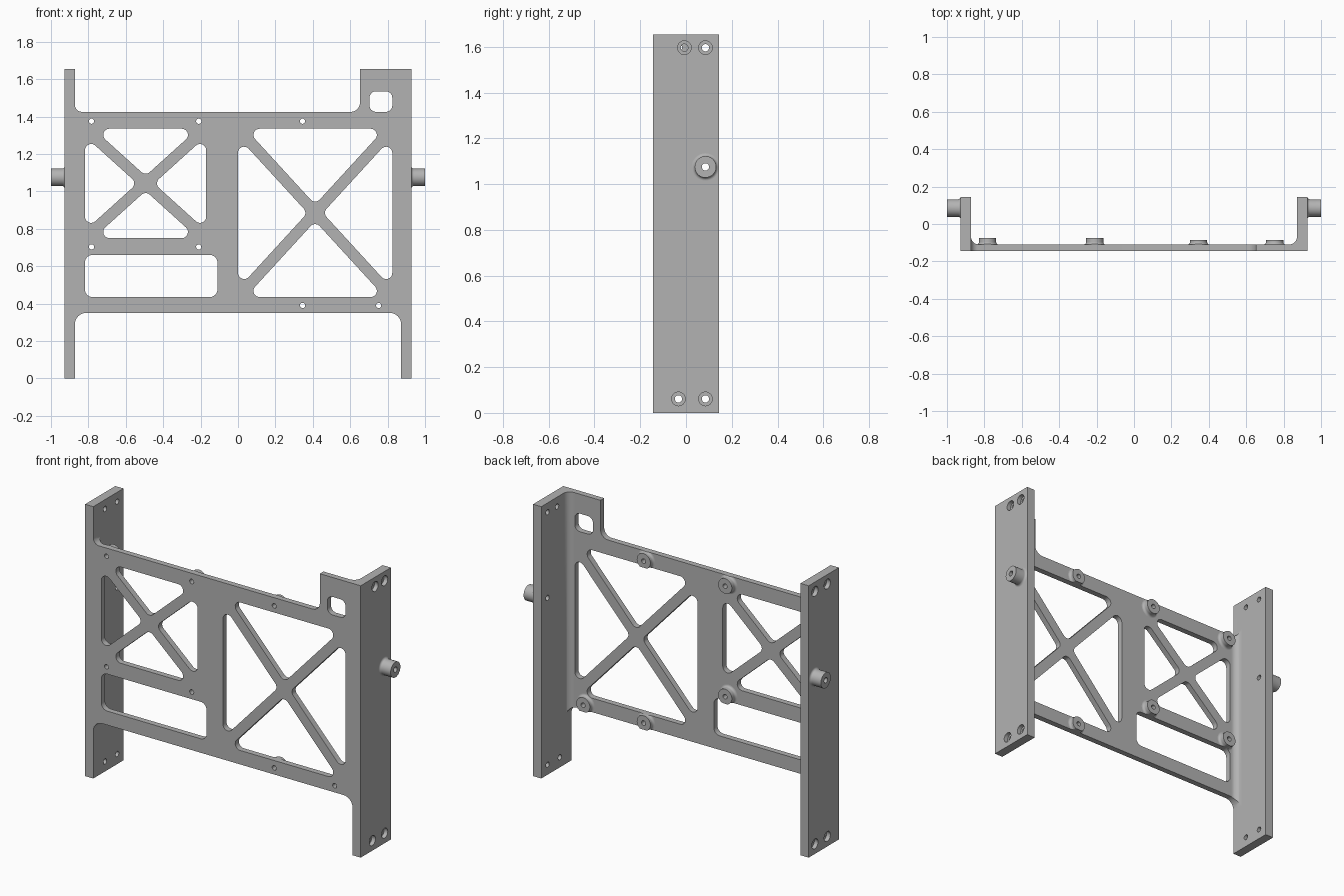
import bpy, bmesh
from math import sin, cos, pi, tan, radians, hypot
from mathutils import Vector, Matrix

if "Cube" in bpy.data.objects:
    bpy.data.objects.remove(bpy.data.objects["Cube"], do_unlink=True)

metal = bpy.data.materials.new("plain_grey_metal")
metal.use_nodes = True
GREY = (0.45, 0.45, 0.45, 1)
metal.diffuse_color = GREY
metal.node_tree.nodes["Principled BSDF"].inputs["Base Color"].default_value = GREY

# Axis maps: profile (u, v, depth) -> world
FRONT = Matrix(((1, 0, 0), (0, 0, 1), (0, 1, 0)))   # x, z, depth along y
SIDE = Matrix(((0, 0, 1), (1, 0, 0), (0, 1, 0)))    # y, z, depth along x
PLAN = Matrix.Identity(3)                           # x, y, depth along z


def finish(name, bm):
    bmesh.ops.remove_doubles(bm, verts=bm.verts, dist=1e-5)
    bmesh.ops.recalc_face_normals(bm, faces=bm.faces)
    mesh = bpy.data.meshes.new(name)
    bm.to_mesh(mesh)
    bm.free()
    mesh.materials.append(metal)
    mesh.shade_smooth()
    mesh.set_sharp_from_angle(angle=radians(35))
    ob = bpy.data.objects.new(name, mesh)
    bpy.context.collection.objects.link(ob)
    return ob


def rounded(points, radius=0):
    """Polygon with filleted corners; a point may carry its own radius."""
    out = []
    for i, pt in enumerate(points):
        r = pt[2] if len(pt) > 2 else radius
        p = Vector(pt[:2])
        if r == 0:
            out.append(p)
            continue
        a = (Vector(points[i - 1][:2]) - p).normalized()
        b = (Vector(points[(i + 1) % len(points)][:2]) - p).normalized()
        half = a.angle(b) / 2
        centre = p + (a + b).normalized() * r / sin(half)
        start = p + a * r / tan(half) - centre
        end = p + b * r / tan(half) - centre
        sweep = start.angle(end)
        for k in range(9):
            t = k / 8
            out.append(centre + (start * sin((1 - t) * sweep) + end * sin(t * sweep)) / sin(sweep))
    return out


def circle(u, v, r, n=24):
    return [Vector((u + r * cos(2 * pi * k / n), v + r * sin(2 * pi * k / n))) for k in range(n)]


def rect(u0, u1, v0, v1, r=0):
    return rounded([(u0, v0), (u1, v0), (u1, v1), (u0, v1)], r)


def prism(name, loops, d0, d1, axes):
    """Fill an outline with holes and extrude it from depth d0 to d1."""
    bm = bmesh.new()
    for loop in loops:
        vs = [bm.verts.new((p.x, p.y, d0)) for p in loop]
        for i, v in enumerate(vs):
            bm.edges.new((vs[i - 1], v))
    bmesh.ops.triangle_fill(bm, use_beauty=True, edges=bm.edges[:], normal=(0, 0, 1))
    ext = bmesh.ops.extrude_face_region(bm, geom=bm.faces[:], use_keep_orig=True)
    moved = [g for g in ext["geom"] if isinstance(g, bmesh.types.BMVert)]
    bmesh.ops.translate(bm, verts=moved, vec=(0, 0, d1 - d0))
    bmesh.ops.transform(bm, matrix=axes.to_4x4(), verts=bm.verts)
    return finish(name, bm)


def boss(name, origin, direction, r, height, flare, bore):
    """Turned stand-off with a flared foot and a through bore."""
    f = min(flare - r, height * 0.8)
    foot = [(r + (flare - r) * (1 - sin(t)), f * (1 - cos(t)))
            for t in [k * pi / 12 for k in range(7)]]
    profile = [(bore, 0)] + foot + [(r, height), (bore, height)]
    bm = bmesh.new()
    vs = [bm.verts.new((p[0], 0, p[1])) for p in profile]
    edges = [bm.edges.new((vs[i - 1], v)) for i, v in enumerate(vs)]
    bmesh.ops.spin(bm, geom=vs + edges, axis=(0, 0, 1), cent=(0, 0, 0), angle=2 * pi, steps=32)
    turn = Vector((0, 0, 1)).rotation_difference(Vector(direction)).to_matrix().to_4x4()
    bmesh.ops.transform(bm, matrix=Matrix.Translation(origin) @ turn, verts=bm.verts)
    return finish(name, bm)


def trim_to(ob, cutter):
    mod = ob.modifiers.new("trim", "BOOLEAN")
    mod.operation, mod.solver, mod.object = "INTERSECT", "EXACT", cutter
    mesh = bpy.data.meshes.new_from_object(ob.evaluated_get(bpy.context.evaluated_depsgraph_get()))
    ob.modifiers.clear()
    ob.data = mesh
    mesh.shade_smooth()
    mesh.set_sharp_from_angle(angle=radians(35))


def cross_windows(x0, x1, z0, z1, bar=0.03, r=0.033):
    """Four rounded triangles left between two diagonal bars."""
    cx, cz, hw, hh = (x0 + x1) / 2, (z0 + z1) / 2, (x1 - x0) / 2, (z1 - z0) / 2
    diag = hypot(hw, hh)
    du, dv = bar * diag / hh, bar * diag / hw   # apex offsets of side and top triangles
    wins = []
    for s in (-1, 1):
        w = (hh - bar * diag / hw) * hw / hh
        wins.append(rounded([(cx, cz + s * dv), (cx - w, cz + s * hh), (cx + w, cz + s * hh)], r))
        h = (hw - du) * hh / hw
        wins.append(rounded([(cx + s * du, cz), (cx + s * hw, cz - h), (cx + s * hw, cz + h)], r))
    return wins


# Main dimensions
OUT, INN, TOP = 0.927, 0.872, 1.653
Y0, YP, Y1 = -0.145, -0.11, 0.145
LOW, HIGH = 0.35, 1.425

# Front panel with windows and screw holes
outline = rounded([(-OUT, 0), (-INN, 0), (-INN, LOW, 0.06), (INN, LOW, 0.06), (INN, 0), (OUT, 0),
                   (OUT, TOP), (0.652, TOP), (0.652, HIGH, 0.05), (-INN, HIGH, 0.038),
                   (-INN, TOP), (-OUT, TOP)])
windows = cross_windows(-0.818, -0.17, 0.75, 1.335) + cross_windows(0, 0.825, 0.435, 1.335)
windows += [rect(-0.818, -0.11, 0.435, 0.66, 0.04), rect(0.703, 0.825, 1.425, 1.535, 0.035)]
screws = [(-0.783, 1.375), (-0.21, 1.375), (-0.783, 0.703), (-0.21, 0.703),
          (0.345, 1.375), (0.345, 0.39), (0.752, 0.39)]
prism("front_panel", [outline] + windows + [circle(x, z, 0.014) for x, z in screws], Y0, YP, FRONT)

# Helper that trims rear details to the panel shape
trim = prism("trim_helper", [outline] + windows, -0.3, 0.3, FRONT)
trim.hide_render = True

# Screw bosses on the back of the panel
for i, (x, z) in enumerate(screws):
    b = boss(f"panel_boss_{i + 1}", (x, YP, z), (0, 1, 0), 0.046, 0.035 if x < 0 else 0.025, 0.06, 0.014)
    trim_to(b, trim)

PIN = (0.085, 1.075)
for s, side in ((1, "left"), (-1, "right")):
    # Side plate: thin-hole inner layer, counterbored outer layer
    bolts = [(-0.007 if s > 0 else -0.033, 1.596), (0.085, 1.596), (-0.033, 0.061), (0.085, 0.061)]
    face = rect(YP, Y1, 0, TOP)
    mid = OUT - 0.025
    pin_hole = circle(*PIN, 0.016)
    prism(f"{side}_plate_inner", [face, pin_hole] + [circle(*b, 0.016) for b in bolts],
          s * INN, s * mid, SIDE)
    prism(f"{side}_plate_outer", [face, pin_hole] + [circle(*b, 0.03) for b in bolts],
          s * mid, s * OUT, SIDE)
    # Outer pivot boss
    boss(f"{side}_pivot_boss", (s * OUT, *PIN), (s, 0, 0), 0.047, 1 - OUT, 0.06, 0.016)
    # Inside fillet between plate and panel
    r = 0.044
    arc = [Vector((s * (INN - r + r * sin(t)), YP + r - r * cos(t)))
           for t in [k * pi / 16 for k in range(9)]]
    back = [Vector((s * (INN + 0.01), YP + r)), Vector((s * (INN + 0.01), YP - 0.01)),
            Vector((s * (INN - r), YP - 0.01))]
    fillet = prism(f"{side}_corner_fillet", [arc + back], -0.05, TOP + 0.05, PLAN)
    trim_to(fillet, trim)

bpy.data.objects.remove(trim, do_unlink=True)
